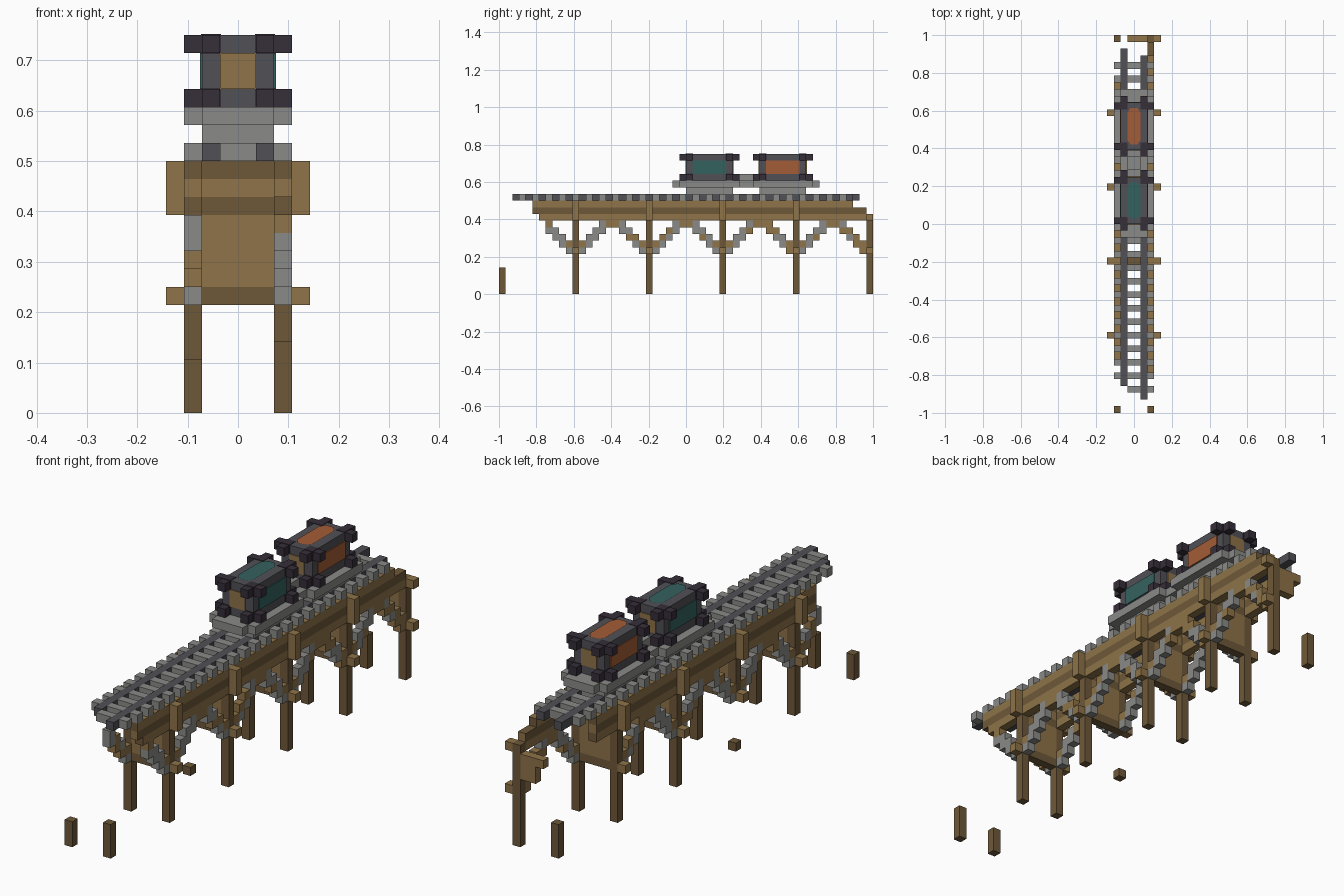
import bpy, bmesh, random
from mathutils import Vector

cube = bpy.data.objects.get("Cube")
if cube:
    bpy.data.objects.remove(cube, do_unlink=True)
random.seed(4)
V = 2 / 56  # size of one block


def material(name, rgb):
    lin = [((c / 255 + 0.055) / 1.055) ** 2.4 for c in rgb] + [1]
    m = bpy.data.materials.new(name)
    m.use_nodes = True
    m.diffuse_color = lin
    m.node_tree.nodes["Principled BSDF"].inputs["Base Color"].default_value = lin
    return m


COLOURS = {
    "tan wood": (142, 115, 72), "dark wood": (110, 88, 57),
    "grey stone": (138, 138, 136), "iron grey": (80, 80, 86),
    "dark purple": (54, 46, 57), "teal": (52, 98, 95), "orange": (164, 92, 55),
}
MATS = {n: material(n, c) for n, c in COLOURS.items()}
TAN, WOOD, STONE, IRON, PURPLE, TEAL, ORANGE = range(7)


class Part:
    """Collects boxes given in inclusive block cells and makes one object."""

    def __init__(self, name):
        self.name, self.bm = name, bmesh.new()

    def box(self, xs, ys, zs, mat, end=None, grow=(0, 0, 0)):
        lo = Vector((xs[0], ys[0], zs[0])) * V - Vector(grow)
        hi = Vector((xs[-1] + 1, ys[-1] + 1, zs[-1] + 1)) * V + Vector(grow)
        verts = bmesh.ops.create_cube(self.bm, size=1)["verts"]
        for v in verts:
            v.co = [(lo[i] + hi[i]) / 2 + v.co[i] * (hi[i] - lo[i]) for i in range(3)]
        for f in {f for v in verts for f in v.link_faces}:
            f.normal_update()
            f.material_index = end if end is not None and abs(f.normal.y) > 0.5 else mat
        return self

    def done(self):
        me = bpy.data.meshes.new(self.name)
        self.bm.to_mesh(me)
        self.bm.free()
        for m in MATS.values():
            me.materials.append(m)
        ob = bpy.data.objects.new(self.name, me)
        bpy.context.collection.objects.link(ob)
        return ob


SIDES = (-3, 2)
TRESTLES = (-17, -6, 5, 16)

# Broken posts at both ends, and the stump of one missing leg
stubs = Part("broken_posts")
for x, y, top in ((-3, -28, 2), (2, -28, 3), (-3, 27, 3), (-3, -6, 0)):
    stubs.box([x], [y], (0, top), WOOD)
stubs.done()

# Trestles: legs, low crossbar, panel and high crossbeam
for n, y in enumerate(TRESTLES):
    t = Part(f"trestle_{n + 1}")
    for x in SIDES:
        t.box([x], [y], (6 if (x, y) == (-3, -6) else 0, 10), WOOD)
    for x in (-4, 3):
        t.box([x], [y], [6], TAN)
        t.box([x], [y], (11, 13), TAN)
    t.box((-2, 1), [y], [6], WOOD)
    t.box((-2, 1), [y], (7, 10), TAN)
    for z, mat in ((11, WOOD), (12, TAN), (13, WOOD)):
        t.box((-2, 1), [y], [z], mat)
    t.done()

# Ruined last trestle
end = Part("end_trestle")
end.box([2], [27], (0, 11), WOOD).box([3], [27], [6], TAN).box([3], [27], [11], TAN)
end.box((0, 1), [27], (8, 9), TAN).box((-1, 1), [27], [10], TAN).done()

# Long side beams, dark middle band and contrasting ends
right = Part("left_beam")
right.box([2], (-22, 26), [11], TAN, WOOD)
right.box([2], (-23, 26), [12], WOOD, TAN)
right.box([2], (-23, 24), [13], TAN, WOOD).done()
left = Part("right_beam")
for z, a, b in ((11, TAN, WOOD), (12, WOOD, TAN), (13, TAN, WOOD)):
    left.box([-3], (-20, 20), [z], a, b)
left.done()

# Stepped arch braces beside every leg
STEPS = ((1, 6), (1, 7), (2, 7), (2, 8), (3, 8), (3, 9), (4, 9), (4, 10), (5, 10))
braces = Part("arch_braces")
for x in SIDES:
    for y in TRESTLES + (27,):
        for s in (-1, 1):
            if y == 27 and (s > 0 or x < 0) or (y == 16 and s > 0 and x < 0):
                continue
            for d, z in STEPS:
                if d == 5 and y == TRESTLES[0] and s < 0:
                    continue
                tan = (d, z) in ((1, 7), (5, 10)) or random.random() < 0.2
                braces.box([x], [y + s * d], [z], TAN if tan else STONE)
braces.done()

# Track: ties on every second block, with two rails
ties = Part("ties")
for y in range(-25, 24, 2):
    if y > -25:
        ties.box([-3], [y], [14], STONE)
    ties.box((-1, 0), [y], [14], STONE).box([2], [y], [14], STONE)
ties.done()
Part("rails").box([-2], (-24, 25), [14], IRON).box([1], (-26, 24), [14], IRON).done()


def carriage(name, y0, paint):
    base = Part(name + "_chassis")
    base.box((-2, 1), (y0, y0 + 6), [15], STONE)
    base.box((-3, 2), (y0 - 1, y0 + 7), [16], STONE).done()

    # Body with thin inset-look panels
    body = Part(name + "_body")
    body.box((-2, 1), (y0, y0 + 6), (17, 20), IRON)
    body.box((-2, 1), (y0 + 1, y0 + 5), (18, 19), paint, grow=(0.004, 0, 0))
    body.box((-1, 0), (y0, y0 + 6), (18, 19), TAN, grow=(0, 0.004, 0))
    body.done()

    # Roof panel with clipped corners
    roof = Part(name + "_roof_panel")
    cy = y0 + 3.5
    ring = [(1, 2), (0.5, 2.7), (-0.5, 2.7), (-1, 2), (-1, -2), (-0.5, -2.7), (0.5, -2.7), (1, -2)]
    f = roof.bm.faces.new([roof.bm.verts.new((x * V, (cy + y) * V, 21 * V + 0.004)) for x, y in ring])
    f.material_index = paint
    roof.done()

    # Corner clusters, top and bottom
    corners = Part(name + "_corners")
    for z in (17, 20):
        for xi, xo in ((-2, -3), (1, 2)):
            for yi, yo in ((y0, y0 - 1), (y0 + 6, y0 + 7)):
                corners.box([xo], [yi], [z], PURPLE).box([xi], [yo], [z], PURPLE)
                corners.box([xi], [yi], [z], PURPLE, grow=(0.002, 0.002, 0.002))
    corners.done()


carriage("teal_carriage", 0, TEAL)
carriage("orange_carriage", 11, ORANGE)

# Buffers at both ends and the coupling between carriages
link = Part("coupling")
link.box((-2, 1), [-2], [16], STONE).box((-2, 1), [19], [16], STONE)
link.box((-2, 1), (8, 9), [16], STONE).box((-1, 0), (8, 9), [17], STONE).done()
